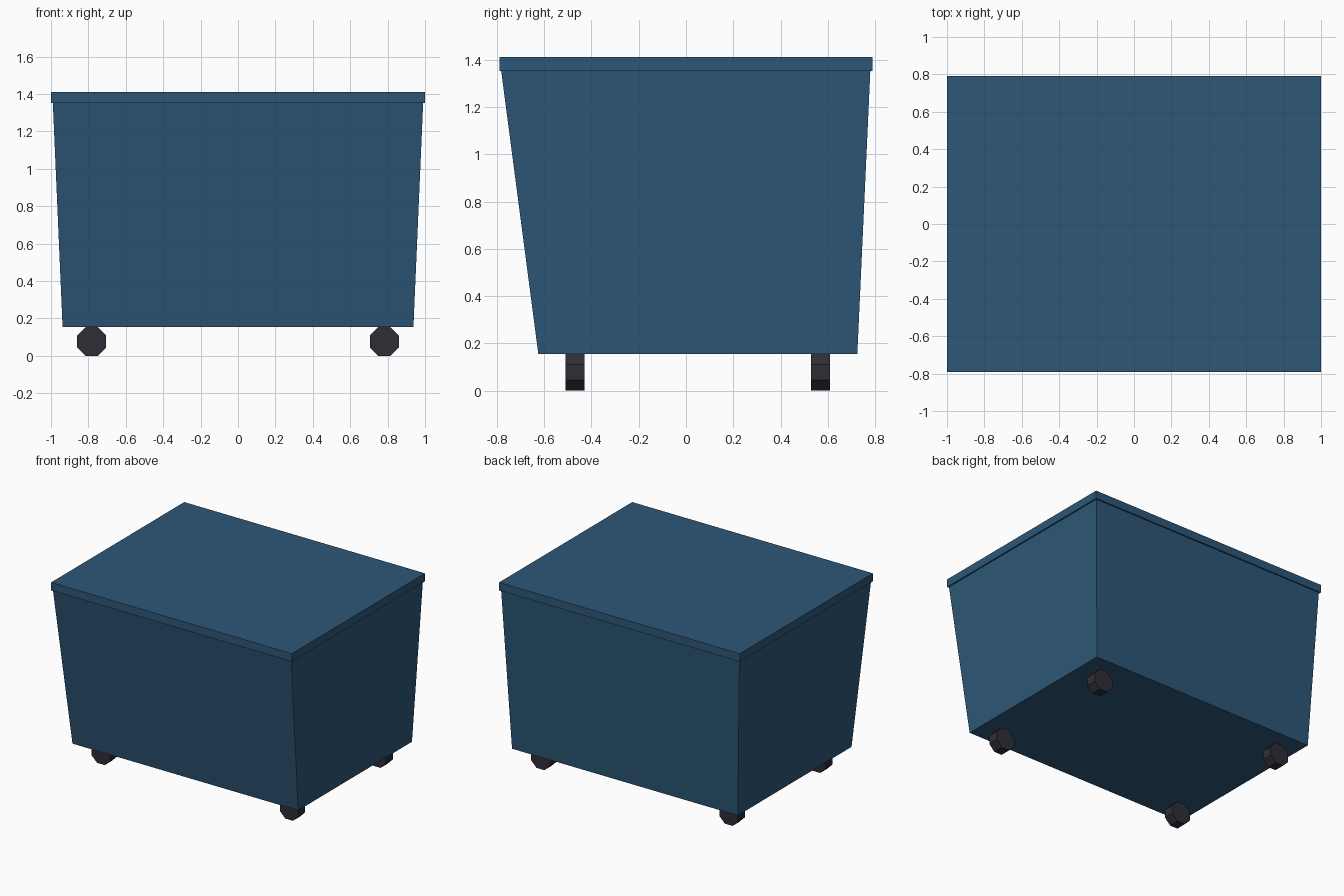
import bpy
import bmesh
import math
from mathutils import Matrix

default = bpy.data.objects.get("Cube")
if default:
    bpy.data.objects.remove(default, do_unlink=True)


def material(name, rgb):
    mat = bpy.data.materials.new(name)
    mat.use_nodes = True
    colour = (*rgb, 1)
    mat.diffuse_color = colour
    mat.node_tree.nodes["Principled BSDF"].inputs["Base Color"].default_value = colour
    return mat


def finish(name, bm, mat):
    bmesh.ops.recalc_face_normals(bm, faces=bm.faces)
    mesh = bpy.data.meshes.new(name)
    bm.to_mesh(mesh)
    bm.free()
    mesh.materials.append(mat)
    obj = bpy.data.objects.new(name, mesh)
    bpy.context.collection.objects.link(obj)
    return obj


def tapered_box(name, bottom, top, mat):
    """Each end is (half width, front y, back y, z)."""
    bm = bmesh.new()
    bmesh.ops.create_cube(bm, size=2)
    for v in bm.verts:
        half, front, back, z = top if v.co.z > 0 else bottom
        v.co = (half * v.co.x, back if v.co.y > 0 else front, z)
    return finish(name, bm, mat)


def wheel(name, x, y, mat):
    # Eight-sided wheel standing on a flat side, axle along y
    bm = bmesh.new()
    apothem = 0.0775
    radius = apothem / math.cos(math.pi / 8)
    bmesh.ops.create_cone(bm, cap_ends=True, segments=8, radius1=radius,
                          radius2=radius, depth=0.08,
                          matrix=Matrix.Rotation(math.pi / 2, 4, "X")
                          @ Matrix.Rotation(math.pi / 8, 4, "Z"))
    # Settle the polygon so that flats face down and sideways
    if sum(abs(v.co.z - min(w.co.z for w in bm.verts)) < 1e-4 for v in bm.verts) < 4:
        bmesh.ops.rotate(bm, verts=bm.verts, matrix=Matrix.Rotation(math.pi / 8, 3, "Y"))
    obj = finish(name, bm, mat)
    obj.location = (x, y, apothem)
    return obj


blue = material("bin blue", (0.026, 0.095, 0.184))
rubber = material("dark rubber", (0.028, 0.027, 0.037))

# Container with a steeper sloping front, and its flat lid
tapered_box("container", (0.938, -0.625, 0.725, 0.155), (0.99, -0.782, 0.78, 1.352), blue)
tapered_box("lid", (1, -0.79, 0.79, 1.352), (1, -0.79, 0.79, 1.412), blue)

# Four wheels
for side, x in (("left", 0.782), ("right", -0.782)):
    for end, y in (("front", -0.47), ("back", 0.57)):
        wheel(f"{end}_{side}_wheel", x, y, rubber)
